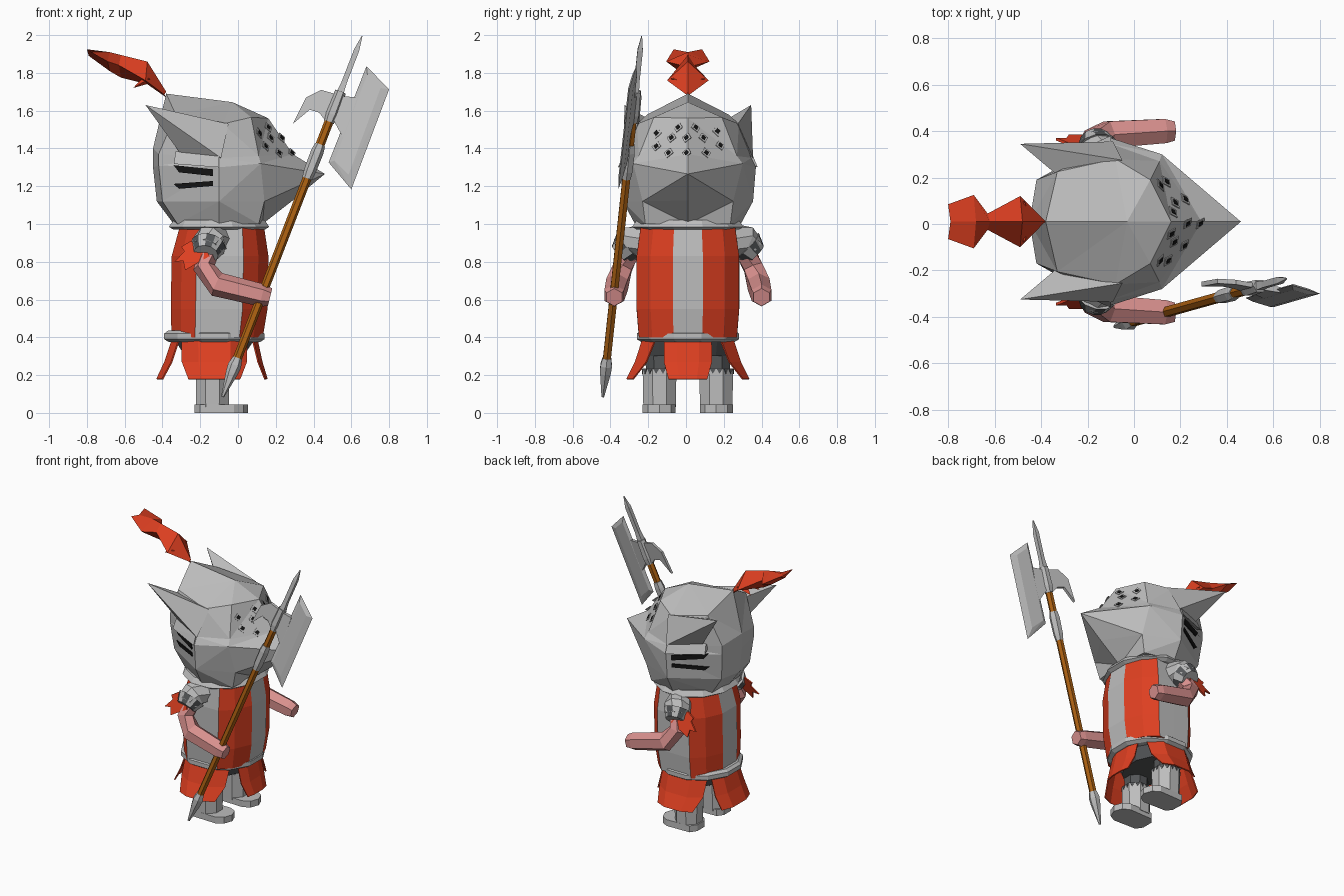
import bpy, bmesh, math
from mathutils import Vector as V
from mathutils.bvhtree import BVHTree

if "Cube" in bpy.data.objects:
    bpy.data.objects.remove(bpy.data.objects["Cube"])

CY = 0.01  # symmetry plane of the figure


def mat(name, r, g, b):
    m = bpy.data.materials.new(name)
    m.diffuse_color = (r, g, b, 1)
    m.use_nodes = True
    m.node_tree.nodes["Principled BSDF"].inputs["Base Color"].default_value = m.diffuse_color
    return m


STEEL = mat("steel grey", 0.51, 0.51, 0.51)
DARK = mat("dark grey", 0.09, 0.095, 0.1)
BLACK = mat("black", 0.008, 0.008, 0.008)
RED = mat("red cloth", 0.73, 0.05, 0.015)
WOOD = mat("brown wood", 0.42, 0.12, 0.006)
SKIN = mat("pink skin", 0.69, 0.28, 0.27)


def finish(name, bm, mats):
    bmesh.ops.recalc_face_normals(bm, faces=bm.faces[:])
    me = bpy.data.meshes.new(name)
    bm.to_mesh(me)
    bm.free()
    for m in mats:
        me.materials.append(m)
    ob = bpy.data.objects.new(name, me)
    bpy.context.collection.objects.link(ob)
    return ob


def loft(name, rings, *mats, caps=True, rule=None, closed=True):
    bm = bmesh.new()
    rows = [[bm.verts.new(p) for p in r] for r in rings]
    n = len(rows[0])
    for a, b in zip(rows, rows[1:]):
        for j in range(n if closed else n - 1):
            k = (j + 1) % n
            f = bm.faces.new((a[j], a[k], b[k], b[j]))
            f.material_index = rule(j) if rule else 0
    if caps:
        bm.faces.new(rows[0])
        bm.faces.new(rows[-1])
    return finish(name, bm, mats)


def tube(name, path, radii, *mats, n=6, rule=None):
    path = [V(p) for p in path]
    rings = []
    for i, p in enumerate(path):
        t = (path[min(i + 1, len(path) - 1)] - path[max(i - 1, 0)]).normalized()
        u = (V((0, 1, 0)) - t * t.y).normalized()
        w = t.cross(u)
        rings.append([p + radii[i] * (u * math.cos(a) + w * math.sin(a))
                      for a in (math.tau * (k + .5) / n for k in range(n))])
    return loft(name, rings, *mats, rule=rule)


def hull(name, pts, m):
    bm = bmesh.new()
    for p in pts:
        bm.verts.new(p)
    bmesh.ops.convex_hull(bm, input=bm.verts[:])
    return finish(name, bm, [m])


def slab(name, pts, offset, m):
    # polygon extruded symmetrically by an offset vector
    o = V(offset)
    return loft(name, [[V(p) - o for p in pts], [V(p) + o for p in pts]], m)


def ellipse(cx, rx, ry, z, angles):
    return [(cx + rx * math.cos(math.radians(a)), CY + ry * math.sin(math.radians(a)), z) for a in angles]


# torso with flat sides and grey stripes front, back and sides
ANG = [-15, 15, 40, 62, 90, 118, 140, 165, 195, 220, 242, 270, 298, 320]


def body(cx, rx, ry, z):
    return [(x, CY + max(-ry, min(ry, y - CY)), z) for x, y, z in ellipse(cx, rx, ry * 1.13, z, ANG)]


loft("torso", [body(-.11, .25, .26, .40), body(-.1, .265, .272, .55), body(-.095, .265, .272, .83),
               body(-.085, .23, .25, .99)],
     RED, STEEL, rule=lambda j: int(j in (0, 3, 4, 7, 10, 11)))
OCT = [15 + 30 * i for i in range(12)]
loft("belt", [ellipse(-.125, r, r + .005, z, OCT) for r, z in
              ((.25, .375), (.275, .39), (.275, .42), (.255, .435))], STEEL)
loft("collar", [ellipse(-.1, r, r + .03, z, OCT) for r, z in
                ((.25, .97), (.275, .985), (.25, 1.02))], STEEL)

# skirt panels over a dark underskirt
for nm, a, top, bot, fl in (("front", 0, 29, 18, 0), ("left", 90, 48, 29, 0), ("back", 180, 36, 28, .03),
                            ("right", 270, 48, 29, 0)):
    rows = [ellipse(-.125, rx, ry, z, [a + h * k for k in (-1, -.45, .45, 1)])
            for rx, ry, z, h in ((.235, .26, .39, top), (.26 + fl / 2, .297, .27, (top * 2 + bot) / 3),
                                 (.285 + fl, .335, .18, bot))]
    ob = loft(nm + "_skirt_panel", rows, RED, caps=False, closed=False)
    ob.modifiers.new("thickness", "SOLIDIFY").thickness = 0.008
loft("underskirt", [ellipse(-.125, .22, .22, .39, OCT), ellipse(-.125, .16, .21, .30, OCT)], DARK)

# helmet: half outline rings (x, y, z), mirrored
HALF = [
    [(.13, 0, 1.0), (.11, .225, 1.0), (-.1, .28, 1.0), (-.32, .15, 1.0), (-.34, 0, 1.0)],
    [(.29, 0, 1.125), (.14, .24, 1.12), (-.1, .345, 1.12), (-.40, .16, 1.12), (-.43, 0, 1.12)],
    [(.46, 0, 1.265), (.12, .29, 1.32), (-.1, .36, 1.30), (-.42, .18, 1.31), (-.45, 0, 1.30)],
    [(.29, 0, 1.37), (.11, .26, 1.36), (-.1, .335, 1.35), (-.42, .18, 1.37), (-.45, 0, 1.40)],
    [(.16, 0, 1.56), (.07, .18, 1.565), (-.08, .27, 1.53), (-.33, .215, 1.58), (-.38, 0, 1.69)],
]
rings = [[(x, CY + y, z) for x, y, z in h] + [(x, CY - y, z) for x, y, z in h[-2:0:-1]] for h in HALF]
helmet = loft("helmet", rings, STEEL)
bm = bmesh.new()
bm.from_mesh(helmet.data)
bm.verts.ensure_lookup_table()
beak = bm.verts[16]
for i in (9, 15):  # crease from the beak tip down to each jaw corner
    bmesh.ops.connect_vert_pair(bm, verts=[beak, bm.verts[i]])
    bm.verts.ensure_lookup_table()
top = next(f for f in bm.faces if len(f.verts) > 4 and f.calc_center_median().z > 1.4)
bmesh.ops.poke(bm, faces=[top])
bm.verts.ensure_lookup_table()
bm.verts[-1].co = (-.03, CY, 1.645)
bmesh.ops.triangulate(bm, faces=bm.faces[:])
bm.to_mesh(helmet.data)
tree = BVHTree.FromBMesh(bm)
bm.free()

# breathing holes on the helmet front
holes = [(-.155, 1.48), (-.04, 1.51), (.05, 1.51), (.165, 1.49), (-.155, 1.41), (-.075, 1.455), (.005, 1.455),
         (.09, 1.455), (.18, 1.415), (-.09, 1.375), (.005, 1.375), (.105, 1.375)]
for y, z in holes:
    p, n, *_ = tree.ray_cast(V((2, y, z)), V((-1, 0, 0)))
    u = (V((0, 0, 1)) - n * n.z).normalized()
    w = u.cross(n)
    for nm, s, o, m in (("hole_rim", .03, .004, STEEL), ("breathing_hole", .016, .007, BLACK)):
        slab(nm, [p + n * o + d * s for d in (u, w, -u, -w)], n * .002, m)

for s, side in ((-1, "right"), (1, "left")):
    def S(x, y, z):
        return V((x, CY + s * y, z))

    def on_helmet(x, z, out):
        p, n, *_ = tree.ray_cast(V((x, s * 2, z)), V((0, -s, 0)))
        return p + n * out

    # horn, brow and eye slits
    hull(side + "_helmet_horn", [S(-.49, .335, 1.63), S(-.05, .265, 1.53), S(-.09, .345, 1.35),
                                 S(-.31, .245, 1.38), S(-.33, .2, 1.55)], STEEL)
    hull(side + "_brow", [S(-.10, .37, 1.30), S(-.34, .262, 1.318), S(-.10, .345, 1.36), S(-.33, .235, 1.385),
                          S(-.12, .30, 1.33), S(-.33, .20, 1.35)], STEEL)
    for z0, z1, h in ((1.292, 1.272, .018), (1.20, 1.215, .013)):
        slab(side + "_eye_slit", [on_helmet(x, z, .004) for x, z in
             ((-.34, z0 + h), (-.13, z1 + h), (-.13, z1 - h), (-.31, z0 - h))], (0, .004, 0), BLACK)

    # arm, shoulder armour and torn sleeve
    tube(side + "_arm", [S(-.15, .30, .86), S(-.18, .345, .77), S(-.11, .375, .68), S(.13, .39, .622), S(.17, .39, .612)],
         [.055, .058, .066, .06, .048], SKIN)
    tube(side + "_shoulder_armour", [S(-.12, .22, .92), S(-.15, .30, .905), S(-.165, .335, .865)],
         [.085, .09, .078], STEEL, n=8)
    tube(side + "_shoulder_band", [S(-.158, .31, .885), S(-.17, .355, .84)], [.094, .066], STEEL, DARK,
         n=12, rule=lambda j: j % 2)
    slab(side + "_torn_sleeve", [S(x, y, z) for x, y, z in
         ((-.25, .32, .91), (-.30, .33, .88), (-.285, .335, .855), (-.335, .355, .80), (-.29, .355, .805),
          (-.28, .37, .755), (-.22, .37, .79), (-.15, .37, .83), (-.18, .34, .88))], (0, .006, 0), RED)

    # leg, boot and trim
    L = [22.5 + 45 * i for i in range(8)]

    def ring(r, z):
        return [S(-.135 + r * math.cos(math.radians(a)), .15 + r * math.sin(math.radians(a)), z) for a in L]
    loft(side + "_thigh", [ring(.078, .22), ring(.085, .40)], DARK)
    loft(side + "_boot_leg", [ring(.093, .03), ring(.097, .235)], STEEL)
    outline = [(-.23, .04), (-.20, .085), (-.02, .09), (.03, .06), (.052, 0), (.03, -.06), (-.02, -.085), (-.20, -.08),
               (-.23, -.04)]
    loft(side + "_foot", [[S(x, .15 + y, z) for x, y in outline] for z in (0, .045)], STEEL)
    for k in range(8):
        a, b = math.radians(45 * k), math.radians(45 * k + 90)
        n, t = V((math.cos(a), math.sin(a), 0)), V((math.cos(b), math.sin(b), 0))
        for d in (-.018, .018):
            c = S(-.135, .15, .232) + n * .091 + t * d
            slab("boot_trim", [c - t * .015, c + t * .015, c - V((0, 0, .025))], n * .002, DARK)

# plume: kite-shaped sections (x, half width, top z, wing z, bottom z)
loft("plume", [[(x, CY, t), (x - .01, CY + w, m), (x, CY, b), (x - .01, CY - w, m)] for x, w, t, m, b in
               ((-.38, .008, 1.70, 1.685, 1.67), (-.48, .11, 1.86, 1.76, 1.74), (-.62, .035, 1.895, 1.84, 1.775),
                (-.68, .115, 1.91, 1.86, 1.81), (-.79, .075, 1.91, 1.925, 1.89))], RED)
for s in (-1, 1):
    hull("plume_barb", [(-.47, CY + s * .09, 1.77), (-.45, CY, 1.75), (-.50, CY + s * .02, 1.78),
                        (-.555, CY + s * .05, 1.72)], RED)


# halberd, all parts placed along one slanted axis
def H(z):
    return V((-.08, -.44, .09)) + V((.735, .205, 1.9)) * ((z - .09) / 1.9)


def staff(name, zr, m, n=6):
    tube(name, [H(z) for z, r in zr], [r for z, r in zr], m, n=n)


staff("halberd_shaft", ((.2, .024), (1.6, .024)), WOOD)
staff("halberd_butt_spike", ((.085, .008), (.21, .032), (.25, .036), (.29, .026)), STEEL)
staff("halberd_lower_socket", ((1.24, .026), (1.28, .032), (1.38, .034), (1.42, .028)), STEEL)
staff("halberd_upper_socket", ((1.54, .028), (1.58, .034), (1.70, .03)), STEEL)
staff("halberd_top_spike", ((1.68, .028), (1.75, .02), (1.92, .02), (1.995, .003)), STEEL, 4)


def in_plane(pts):
    return [V((x, H(z).y - .14 * (x - H(z).x), z)) for x, z in pts]


slab("halberd_hook", in_plane([(.51, 1.69), (.44, 1.71), (.36, 1.67), (.29, 1.53), (.38, 1.605), (.43, 1.59),
                               (.46, 1.55), (.49, 1.56)]), (0, .01, 0), STEEL)
slab("halberd_neck", in_plane([(.52, 1.68), (.50, 1.56), (.56, 1.45), (.63, 1.67)]), (0, .012, 0), STEEL)
edge = in_plane([(.68, 1.835), (.80, 1.713), (.60, 1.183), (.48, 1.326)])
core = in_plane([(.685, 1.79), (.755, 1.72), (.585, 1.26), (.51, 1.335)])
hull("halberd_blade", edge + [p + V((0, d, 0)) for p in core for d in (-.013, .013)], STEEL)
